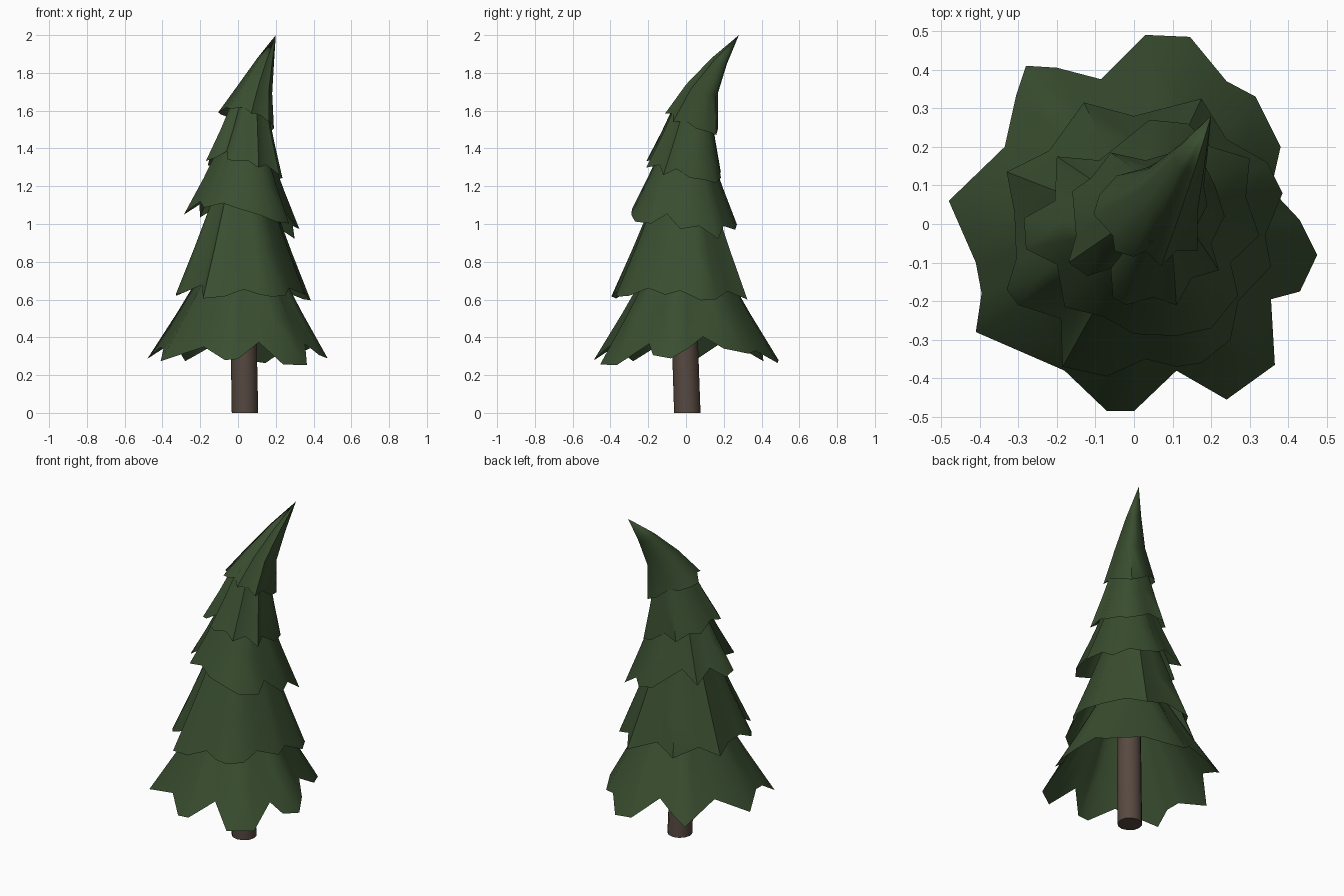
import bpy, bmesh, math
from mathutils import Vector

if "Cube" in bpy.data.objects:
    bpy.data.objects.remove(bpy.data.objects["Cube"])


def material(name, rgb):
    m = bpy.data.materials.new(name)
    m.diffuse_color = (*rgb, 1)
    m.use_nodes = True
    m.node_tree.nodes["Principled BSDF"].inputs["Base Color"].default_value = m.diffuse_color
    return m


GREEN = material("pine green", (0.041, 0.075, 0.029))
BROWN = material("bark brown", (0.095, 0.066, 0.052))


def finish(name, bm, mat, angle):
    bmesh.ops.recalc_face_normals(bm, faces=bm.faces)
    me = bpy.data.meshes.new(name)
    bm.to_mesh(me)
    bm.free()
    me.materials.append(mat)
    ob = bpy.data.objects.new(name, me)
    bpy.context.collection.objects.link(ob)
    bpy.context.view_layer.objects.active = ob
    ob.select_set(True)
    bpy.ops.object.shade_smooth_by_angle(angle=math.radians(angle))
    ob.select_set(False)


def bridge(bm, a, b):
    n = len(a)
    for i in range(n):
        j = (i + 1) % n
        if len(b) == 1:
            bm.faces.new((a[i], a[j], b[0]))
        else:
            bm.faces.new((a[i], a[j], b[j], b[i]))


def skirt(name, hem, centre, z0, r0, drop, tilt, rings, apex=None):
    """Pleated open skirt: ragged hem, whose spikes hang lower, up to rounder rings."""
    c = Vector(centre)
    offs = [Vector(p) - c for p in hem]
    mean = sum(o.length for o in offs) / len(offs)
    bm = bmesh.new()
    prev = [bm.verts.new((c.x + o.x, c.y + o.y,
                          z0 - drop * (o.length - r0) - tilt * (o.x + o.y)))
            for o in offs]
    for x, y, z, r, tz in rings:
        row = []
        for o in offs:
            d = o.normalized() * r * (0.45 + 0.55 * o.length / mean)
            row.append(bm.verts.new((x + d.x, y + d.y, z - tz * (d.x + d.y))))
        # halfway row keeps the sides nearly straight
        if not apex:
            mid = [bm.verts.new(p.co.lerp(q.co, 0.5) - Vector((0, 0, 0.008)))
                   for p, q in zip(prev, row)]
            bridge(bm, prev, mid)
            prev = mid
        bridge(bm, prev, row)
        prev = row
    if apex:
        bridge(bm, prev, [bm.verts.new(apex)])
    finish(name, bm, GREEN, 50)


# Foliage tiers, bottom to top; hem outlines in plan
skirt("bottom_tier",
      [(.03, .49), (.145, .485), (.24, .37), (.315, .33), (.38, .2), (.355, .09),
       (.43, .01), (.475, -.08), (.43, -.175), (.355, -.195), (.365, -.365),
       (.24, -.455), (.11, -.38), (0, -.485), (-.07, -.485), (-.18, -.38),
       (-.41, -.28), (-.395, -.18), (-.41, -.1), (-.48, .06), (-.335, .2),
       (-.305, .335), (-.28, .41), (-.2, .405), (-.085, .375)],
      (.0, .0), .37, .4, 1.0, 0,
      [(.02, 0, .79, .18, 0)])

skirt("lower_tier",
      [(-.13, .315), (0, .28), (.175, .325), (.24, .22), (.345, .16), (.385, .08),
       (.34, -.03), (.355, -.11), (.27, -.2), (.25, -.3), (.175, -.36), (.11, -.37),
       (.03, -.35), (-.07, -.395), (-.185, -.37), (-.19, -.245), (-.3, -.21),
       (-.33, -.17), (-.305, -.09), (-.31, .03), (-.33, .135), (-.22, .19)],
      (.03, 0), .665, .31, .8, .06,
      [(.025, 0, 1.12, .165, .05)])

skirt("middle_tier",
      [(.325, -.03), (.25, -.1), (.27, -.185), (.2, -.27), (.11, -.29), (0, -.285),
       (-.08, -.24), (-.18, -.215), (-.2, -.105), (-.28, -.065), (-.285, .015),
       (-.205, .06), (-.2, .175), (-.09, .165), (.04, .27), (.14, .26), (.2, .2),
       (.3, .17), (.29, .07)],
      (.03, 0), 1.025, .29, 1.0, .17,
      [(.04, .005, 1.41, .122, .15)])

skirt("upper_tier",
      [(.235, .02), (.2, -.05), (.22, -.12), (.15, -.14), (.11, -.21), (.05, -.19),
       (-.02, -.21), (-.055, -.19), (-.06, -.115), (-.12, -.135), (-.17, -.1),
       (-.15, -.03), (-.16, .085), (-.11, .12), (-.06, .185), (.03, .165),
       (.1, .185), (.18, .16), (.21, .1)],
      (.03, 0), 1.295, .2, .9, .2,
      [(.065, .045, 1.64, .088, .25)])

skirt("top_tier",
      [(.19, .05), (.165, 0), (.165, -.07), (.11, -.07), (.07, -.11), (.03, -.07),
       (0, -.085), (-.05, -.07), (-.055, -.03), (-.105, .025), (-.09, .075),
       (-.045, .125), (.02, .14), (.08, .17), (.15, .16), (.175, .11)],
      (.045, .03), 1.565, .13, .8, .27,
      [(.095, .085, 1.72, .083, .28), (.147, .175, 1.865, .042, .3)],
      (.2, .28, 2))

# Slightly leaning trunk, seen through the open undersides
bm = bmesh.new()
N, rows = 12, []
for x, y, z, r in [(.037, .007, 0, .07), (.03, -.006, .38, .069), (.027, -.008, 1.0, .06)]:
    rows.append([bm.verts.new((x + r * math.cos(2 * math.pi * i / N),
                               y + r * math.sin(2 * math.pi * i / N), z))
                 for i in range(N)])
bridge(bm, rows[0], rows[1])
bridge(bm, rows[1], rows[2])
bm.faces.new(rows[0])
bm.faces.new(rows[2])
finish("trunk", bm, BROWN, 40)
